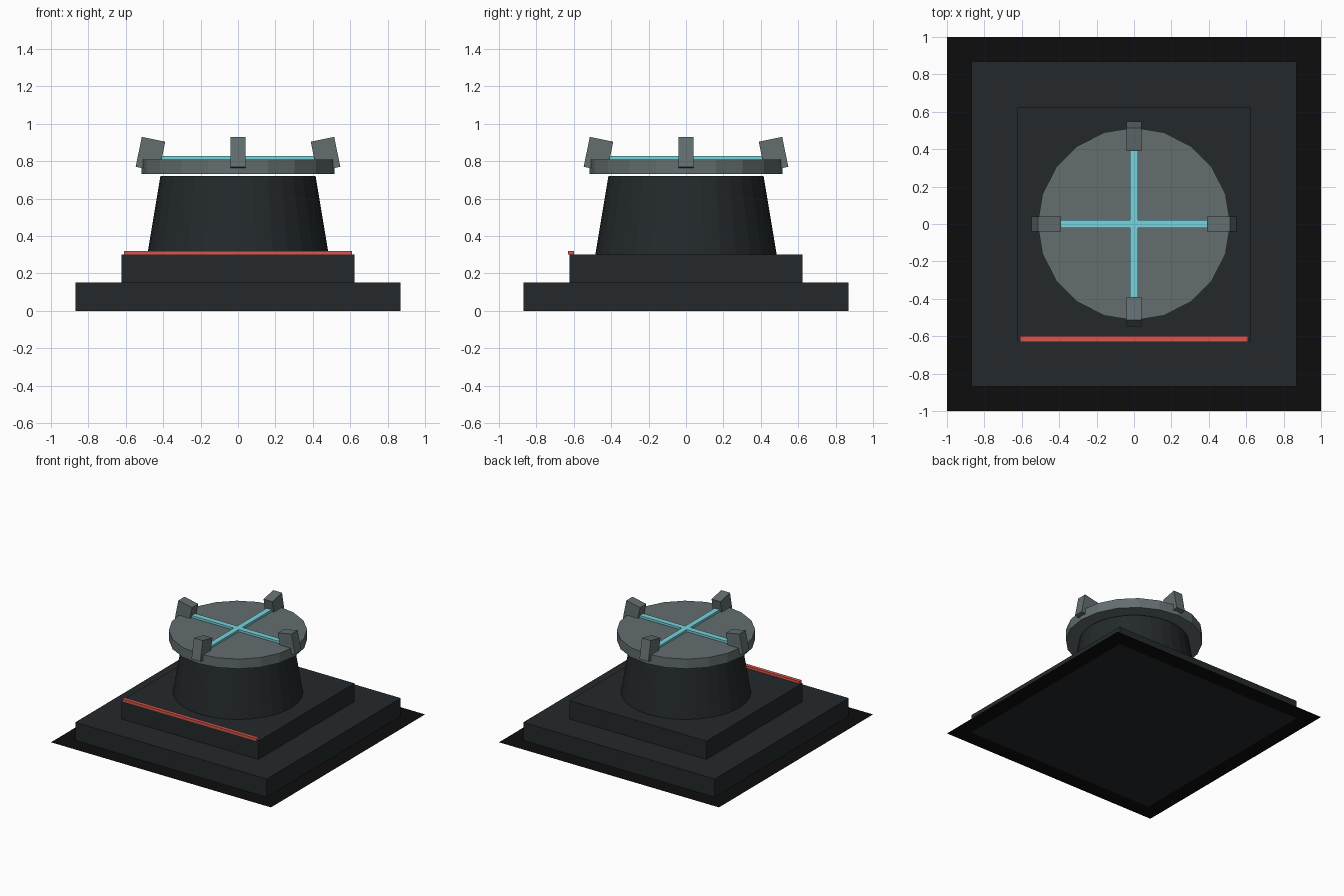
import bpy
from math import pi, cos, sin

cube = bpy.data.objects.get("Cube")
if cube:
    bpy.data.objects.remove(cube, do_unlink=True)


def material(name, rgb):
    mat = bpy.data.materials.new(name)
    mat.use_nodes = True
    mat.diffuse_color = (*rgb, 1)
    mat.node_tree.nodes["Principled BSDF"].inputs["Base Color"].default_value = (*rgb, 1)
    return mat


def finish(name, mat):
    obj = bpy.context.object
    obj.name = obj.data.name = name
    obj.data.materials.append(mat)
    return obj


def box(name, center, size, mat, rotation=(0, 0, 0)):
    bpy.ops.mesh.primitive_cube_add(size=1, location=center, rotation=rotation)
    obj = finish(name, mat)
    obj.scale = size
    return obj


def frustum(name, sides, r_low, r_high, z_low, z_high, mat):
    bpy.ops.mesh.primitive_cone_add(vertices=sides, radius1=r_low, radius2=r_high,
                                    depth=z_high - z_low,
                                    location=(0, 0, (z_low + z_high) / 2))
    return finish(name, mat)


black = material("black_ground", (0.004, 0.004, 0.0045))
dark = material("dark_metal", (0.017, 0.022, 0.024))
steel = material("grey_steel", (0.125, 0.155, 0.16))
cyan = material("cyan_glow", (0.18, 0.66, 0.72))
red = material("red_warning", (0.72, 0.09, 0.07))

# Thin ground sheet, just above the underside of the base
bpy.ops.mesh.primitive_plane_add(size=2, location=(0, 0, 0.001))
finish("ground_sheet", black)

# Stepped square base
box("lower_step", (0, 0, 0.075), (1.74, 1.74, 0.15), dark)
box("upper_step", (0, 0, 0.225), (1.245, 1.245, 0.15), dark)
box("front_warning_strip", (0, -0.615, 0.31), (1.22, 0.03, 0.02), red)

# Tapered drum with a separate floating plate
frustum("drum", 32, 0.485, 0.415, 0.30, 0.72, dark)
frustum("top_plate", 20, 0.515, 0.515, 0.73, 0.81, steel)

# Crossed light bars on the plate
box("light_bar_x", (0, 0, 0.818), (0.82, 0.045, 0.02), cyan)
box("light_bar_y", (0, 0, 0.818), (0.045, 0.82, 0.02), cyan)

# Four clamps leaning in over the rim
for i, side in enumerate(("left", "back", "right", "front")):
    a = i * pi / 2
    box(side + "_clamp", (0.468 * cos(a), 0.468 * sin(a), 0.837),
        (0.128, 0.08, 0.163), steel, (0, -0.2, a))
